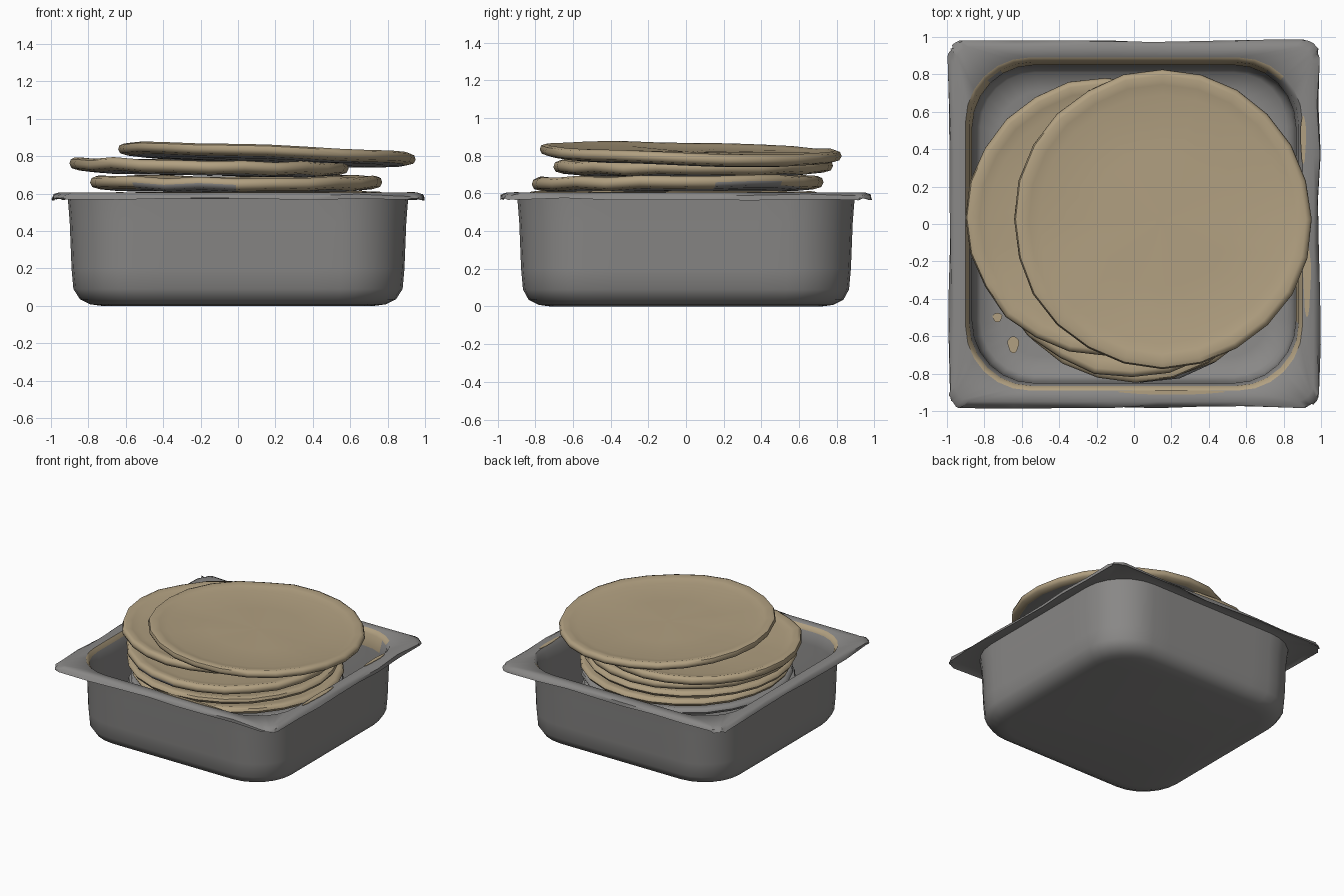
import bpy, bmesh, math, random
from mathutils import Vector

if "Cube" in bpy.data.objects:
    bpy.data.objects.remove(bpy.data.objects["Cube"])
random.seed(4)


def material(name, rgb):
    m = bpy.data.materials.new(name)
    m.use_nodes = True
    m.diffuse_color = (*rgb, 1)
    m.node_tree.nodes["Principled BSDF"].inputs["Base Color"].default_value = (*rgb, 1)
    return m


STEEL = material("steel grey", (0.25, 0.245, 0.24))
TAN = material("tan", (0.44, 0.35, 0.218))


def finish(bm, name, angle):
    bmesh.ops.recalc_face_normals(bm, faces=bm.faces)
    mesh = bpy.data.meshes.new(name)
    bm.to_mesh(mesh)
    bm.free()
    ob = bpy.data.objects.new(name, mesh)
    bpy.context.collection.objects.link(ob)
    for m in (STEEL, TAN):
        mesh.materials.append(m)
    bpy.ops.object.select_all(action='DESELECT')
    ob.select_set(True)
    bpy.context.view_layer.objects.active = ob
    bpy.ops.object.shade_smooth_by_angle(angle=math.radians(angle))
    return ob


def loft(bm, rings, rule):
    """Join rings of points with quads; rule picks each face's material."""
    rows = [[bm.verts.new(p) for p in ring] for ring in rings]
    n = len(rows[0])
    for i in range(len(rows) - 1):
        for j in range(n):
            k = (j + 1) % n
            f = bm.faces.new((rows[i][j], rows[i][k], rows[i + 1][k], rows[i + 1][j]))
            f.material_index = rule(i, f)
    for i in (0, -1):
        f = bm.faces.new(rows[i])
        f.material_index = rule(0 if i == 0 else len(rows) - 2, f)


def rounded_rect(hx, hy, r, z, jitter=0.0):
    pts, steps, side = [], 6, 7
    corners = [(1, 1), (-1, 1), (-1, -1), (1, -1)]
    for q, (sx, sy) in enumerate(corners):
        c = Vector((sx * (hx - r), sy * (hy - r), z))
        for s in range(steps + 1):
            a = (q + s / steps) * math.pi / 2
            pts.append(c + Vector((r * math.cos(a), r * math.sin(a), 0)))
        # extra points along the straight side
        nx, ny = corners[(q + 1) % 4]
        a = (q + 1) * math.pi / 2
        end = Vector((nx * (hx - r), ny * (hy - r), z)) + Vector((math.cos(a), math.sin(a), 0)) * r
        start = pts[-1].copy()
        pts += [start.lerp(end, t / side) for t in range(1, side)]
    for p in pts:
        p.x -= math.copysign(random.random() * jitter, p.x)
        p.y -= math.copysign(random.random() * jitter, p.y)
        p.z += random.uniform(-0.4, 0.4) * jitter
    return pts


# Pan: outer shell, worn flange, inner shell
sections = [
    (0.73, 0.72, 0.24, 0.0), (0.79, 0.78, 0.28, 0.008), (0.845, 0.835, 0.31, 0.035),
    (0.88, 0.865, 0.33, 0.09), (0.89, 0.875, 0.34, 0.2), (0.90, 0.885, 0.35, 0.45),
    (0.91, 0.895, 0.35, 0.575), (0.955, 0.945, 0.12, 0.585),
    (1.0, 0.99, 0.08, 0.57, 0.02), (0.995, 0.985, 0.08, 0.59, 0.02),
    (0.96, 0.95, 0.1, 0.605), (0.90, 0.89, 0.34, 0.602), (0.88, 0.865, 0.33, 0.57),
    (0.865, 0.85, 0.33, 0.47), (0.86, 0.845, 0.32, 0.2), (0.85, 0.835, 0.31, 0.09),
    (0.82, 0.81, 0.29, 0.045), (0.72, 0.71, 0.22, 0.025),
]


def pan_stains(i, f):
    """Food residue: thin line below the lip, wider on the back and left of the picture plane."""
    c = f.calc_center_median()
    right_patch = c.x > 0.8 and -0.5 < c.y < -0.15
    if i == 11:
        return int(c.x < 0.8 or c.y < 0)
    if i == 12:
        return int(right_patch or c.y > 0.8 or (c.x < -0.8 and c.y > -0.1))
    return 0


bm = bmesh.new()
loft(bm, [rounded_rect(*s) for s in sections], pan_stains)
finish(bm, "pan", 50)

# Plates: one lathed outline, tan on top and rim, grey beneath
outline = [(0.05, 0.027), (0.45, 0.027), (0.83, 0.028), (0.9, 0.038), (0.96, 0.048),
           (0.99, 0.04), (1.0, 0.02), (0.985, 0.0), (0.93, -0.01), (0.8, -0.018),
           (0.4, -0.02), (0.05, -0.02)]


def plate(name, x, y, z, radius, slope_x=0.0, slope_y=0.0, wobble=0.005,
          thickness=1.0, tan_rows=8, worn=lambda c: False):
    bm = bmesh.new()
    n = 24
    edge = [random.uniform(-wobble, wobble) for _ in range(n)]
    rings = []
    for r, h in outline:
        ring = []
        for j in range(n):
            a = j * math.tau / n
            px, py = (radius + edge[j]) * r * math.cos(a), (radius + edge[j]) * r * math.sin(a)
            ring.append((px, py, h * thickness + px * slope_x + py * slope_y + edge[j] * r))
        rings.append(ring)

    def glaze(i, f):
        return int(i < tan_rows and not (i > 5 and worn(f.calc_center_median())))

    loft(bm, rings, glaze)
    finish(bm, name, 50).location = (x, y, z)


def worn_rim(c):
    return (c.y < 0 and -0.55 < c.x < -0.05) or (c.x > 0 and 0.2 < c.y < 0.6)


plate("top_plate", 0.153, 0.025, 0.79, 0.798, -0.037, -0.022, 0.005, 1.1)
plate("second_plate", -0.155, 0.035, 0.722, 0.745, -0.018, 0.0, 0.008, 1.2)
plate("third_plate", -0.01, -0.045, 0.634, 0.78, 0.0, 0.006, 0.007, 1.2, worn=worn_rim)
for i in range(8):
    plate(f"lower_plate_{i + 1}", 0.025 + random.uniform(-0.02, 0.02),
          -0.05 + random.uniform(-0.02, 0.02), 0.56 - i * 0.073, 0.78,
          random.uniform(-0.012, 0.012), tan_rows=8 if i < 2 else 0)


# Thin dried spills on the floor and flange
def spill(name, x, y, z, rx, ry):
    bm = bmesh.new()
    rings = []
    for h in (0, 0.004):
        rings.append([(rx * math.cos(a) * (1 + 0.15 * math.sin(3 * a)), ry * math.sin(a), h)
                      for a in (j * math.tau / 14 for j in range(14))])
    loft(bm, rings, lambda i, f: 1)
    finish(bm, name, 30).location = (x, y, z)


spill("floor_spill_small", -0.73, -0.5, 0.036, 0.025, 0.025)
spill("floor_spill_large", -0.645, -0.645, 0.042, 0.03, 0.045)
spill("flange_spill_right", 0.925, -0.3, 0.604, 0.02, 0.2)
spill("flange_spill_back_right", 0.905, 0.45, 0.603, 0.015, 0.13)
spill("flange_spill_front", 0.2, -0.9, 0.604, 0.28, 0.012)
